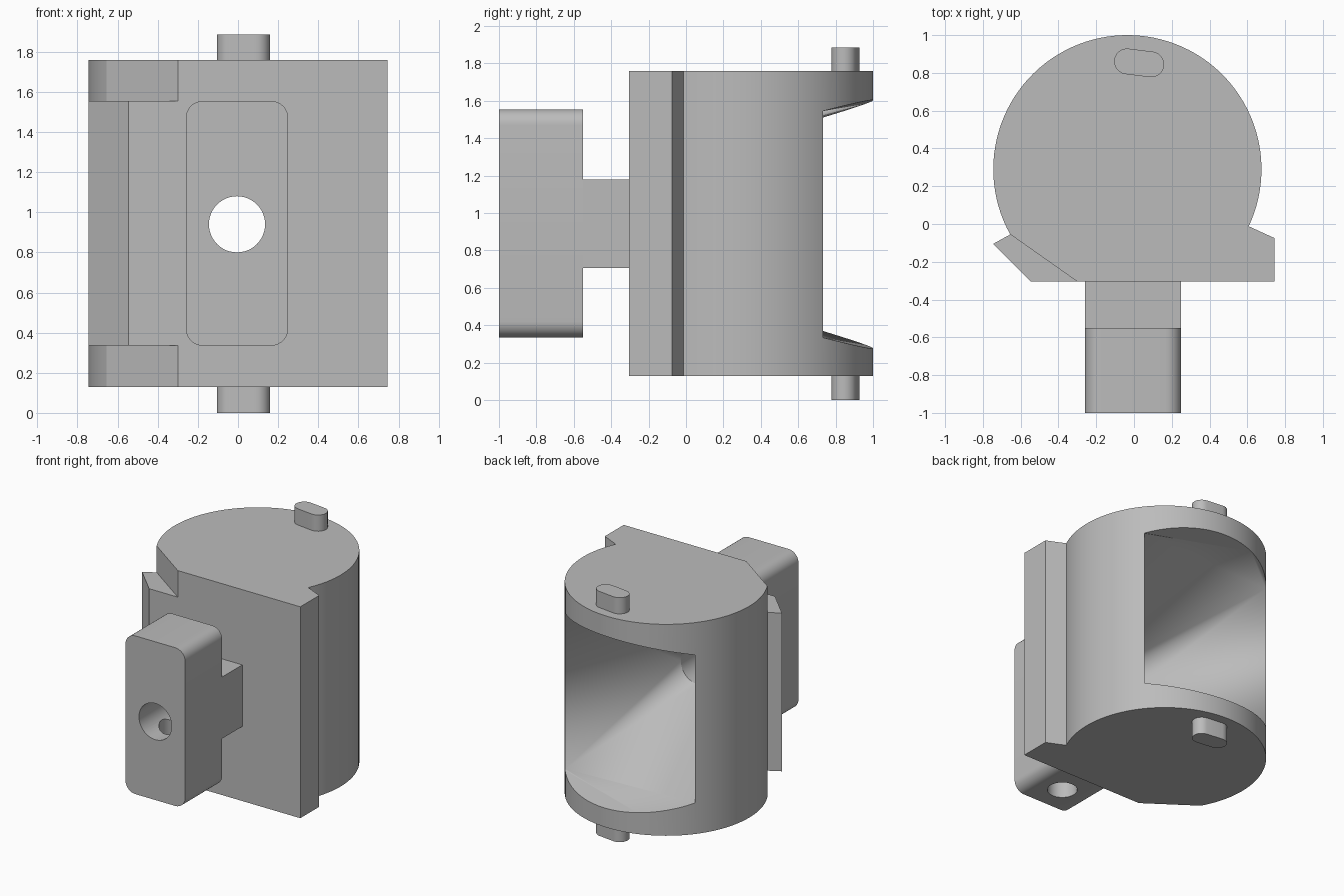
import bpy, bmesh
from math import sin, cos, radians, pi

if "Cube" in bpy.data.objects:
    bpy.data.objects.remove(bpy.data.objects["Cube"])

grey = bpy.data.materials.new("plain_grey")
grey.use_nodes = True
grey.diffuse_color = (0.5, 0.5, 0.5, 1)
grey.node_tree.nodes["Principled BSDF"].inputs["Base Color"].default_value = (0.5, 0.5, 0.5, 1)


def finish(name, bm):
    bmesh.ops.recalc_face_normals(bm, faces=bm.faces)
    mesh = bpy.data.meshes.new(name)
    bm.to_mesh(mesh)
    bm.free()
    mesh.materials.append(grey)
    ob = bpy.data.objects.new(name, mesh)
    bpy.context.collection.objects.link(ob)
    return ob


def prism(name, outline, lo, hi, axis="z"):
    """Extrude a 2D outline along z (outline is x, y) or along y (outline is x, z)."""
    bm = bmesh.new()
    place = (lambda a, b, c: (a, b, c)) if axis == "z" else (lambda a, b, c: (a, c, b))
    face = bm.faces.new([bm.verts.new(place(a, b, lo)) for a, b in outline])
    top = bmesh.ops.extrude_face_region(bm, geom=[face])["geom"]
    verts = [g for g in top if isinstance(g, bmesh.types.BMVert)]
    bmesh.ops.translate(bm, verts=verts, vec=place(0, 0, hi - lo))
    return finish(name, bm)


def arc(cx, cy, r, start, end, n):
    angles = [radians(start + (end - start) * i / n) for i in range(n + 1)]
    return [(cx + r * cos(a), cy + r * sin(a)) for a in angles]


def rectangle(x0, x1, y0, y1):
    return [(x0, y0), (x1, y0), (x1, y1), (x0, y1)]


def smooth(ob):
    bpy.ops.object.select_all(action="DESELECT")
    ob.select_set(True)
    bpy.context.view_layer.objects.active = ob
    bpy.ops.object.shade_smooth_by_angle(angle=radians(25))


def cut(ob, *cutters):
    bpy.context.view_layer.objects.active = ob
    for c in cutters:
        c.hide_render = True
        mod = ob.modifiers.new("cut", "BOOLEAN")
        mod.operation = "DIFFERENCE"
        mod.solver = "EXACT"
        mod.object = c
        bpy.ops.object.modifier_apply(modifier=mod.name)


# Shared sizes
MID_LO, MID_HI = 0.335, 1.555
BODY_LO, BODY_HI = 0.13, 1.76
HOLE_X, HOLE_Z, HOLE_R = -0.005, 0.94, 0.14
CENTRE_X, CENTRE_Y, RADIUS = -0.035, 0.29, 0.71
FRONT_Y, HOLE_END = -0.305, -0.13

# Drum with a flat front plate and a lip on each side
outline = arc(CENTRE_X, CENTRE_Y, RADIUS, -25.2, 209.1, 72)
outline += [(-0.745, -0.105), (-0.545, FRONT_Y), (0.745, FRONT_Y), (0.745, -0.075)]
drum_body = prism("drum_body", outline, BODY_LO, BODY_HI)

# Slanted corner notches above and below the left-hand lip
notch = [(-0.655, -0.055), (-0.9, -0.055), (-0.9, -0.4), (-0.165, -0.4), (-0.3, FRONT_Y)]
notches = [prism("notch_cutter", notch, 0, MID_LO),
           prism("notch_cutter", notch, MID_HI, 2)]

# Funnel pocket: tall window at the back narrowing to the round hole
circle = arc(HOLE_X, HOLE_Z, HOLE_R, 0, 360, 48)[:-1]
bm = bmesh.new()
for x, z in circle:
    bm.verts.new((x, HOLE_END, z))
for x, low in ((0.52, MID_LO), (-0.59, 0.37)):
    for y, flare in ((0.73, 0), (1.06, 0.092)):
        for side in (-1, 1):
            half = HOLE_Z - low + flare
            bm.verts.new((x, y, HOLE_Z + side * half))
hull = bmesh.ops.convex_hull(bm, input=bm.verts)
pocket = finish("pocket_cutter", bm)

bore = prism("bore_cutter", circle, -1.1, HOLE_END + 0.01, "y")
cut(drum_body, *notches, pocket, bore)

# Neck between plate and handle
neck = prism("handle_neck", rectangle(-0.26, 0.25, 0.705, 1.18), -0.55, FRONT_Y, "y")
cut(neck, bore)

# Handle block with rounded corners, a bore and a blind hole underneath
r = 0.085
corners = [(0.25 - r, MID_HI - r), (-0.26 + r, MID_HI - r),
           (-0.26 + r, MID_LO + r), (0.25 - r, MID_LO + r)]
rounded = []
for i, (x, z) in enumerate(corners):
    rounded += arc(x, z, r, 90 * i, 90 * i + 90, 8)
handle = prism("handle_block", rounded, -1, -0.55, "y")
blind = prism("blind_hole_cutter", arc(0, -0.78, 0.105, 0, 360, 32)[:-1], 0.2, HOLE_Z)
cut(handle, bore, blind)

# Slot-shaped pivot pins at the top and bottom
tilt = -7
dx, dy = 0.065 * cos(radians(tilt)), 0.065 * sin(radians(tilt))
slot = arc(0.027 + dx, 0.853 + dy, 0.068, tilt - 90, tilt + 90, 12)
slot += arc(0.027 - dx, 0.853 - dy, 0.068, tilt + 90, tilt + 270, 12)
lower_pin = prism("lower_pin", slot, 0, BODY_LO)
upper_pin = prism("upper_pin", slot, BODY_HI, 1.885)

for c in notches + [pocket, bore, blind]:
    bpy.data.objects.remove(c)
for ob in (drum_body, neck, handle, lower_pin, upper_pin):
    smooth(ob)
